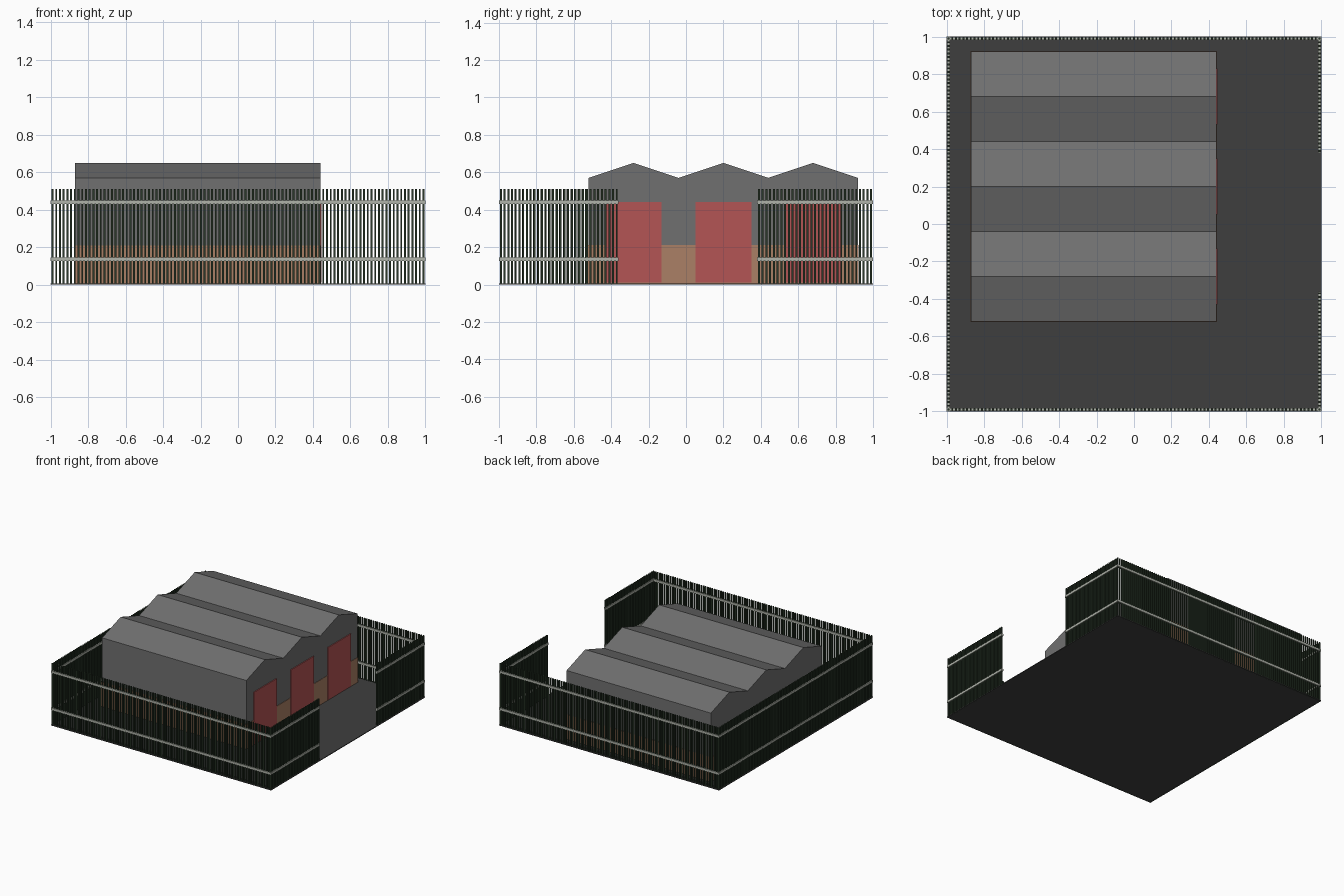
import bpy, bmesh

if "Cube" in bpy.data.objects:
    bpy.data.objects.remove(bpy.data.objects["Cube"])


def material(name, hex_code):
    def lin(c):
        c /= 255
        return c / 12.92 if c <= 0.04045 else ((c + 0.055) / 1.055) ** 2.4
    m = bpy.data.materials.new(name)
    m.diffuse_color = (lin(hex_code >> 16), lin(hex_code >> 8 & 255), lin(hex_code & 255), 1)
    m.use_nodes = True
    m.node_tree.nodes["Principled BSDF"].inputs["Base Color"].default_value = m.diffuse_color
    return m


ASPHALT = material("dark asphalt", 0x3F3F3F)
WALL = material("grey cladding", 0x707070)
RED = material("door red", 0xB45555)
BRICK = material("brick brown", 0xAB8066)
GREEN = material("fence green", 0x2A3829)
STEEL = material("rail grey", 0xB0B4AA)


def add_box(bm, lo, hi):
    v = [bm.verts.new((x, y, z)) for z in (lo[2], hi[2])
         for x, y in ((lo[0], lo[1]), (hi[0], lo[1]), (hi[0], hi[1]), (lo[0], hi[1]))]
    bm.faces.new(v[3::-1])
    bm.faces.new(v[4:])
    for i in range(4):
        j = (i + 1) % 4
        bm.faces.new((v[i], v[j], v[j + 4], v[i + 4]))


def finish(bm, name, mat):
    bmesh.ops.recalc_face_normals(bm, faces=bm.faces)
    me = bpy.data.meshes.new(name)
    bm.to_mesh(me)
    bm.free()
    me.materials.append(mat)
    ob = bpy.data.objects.new(name, me)
    bpy.context.collection.objects.link(ob)
    return ob


def boxes(name, mat, items):
    bm = bmesh.new()
    for lo, hi in items:
        add_box(bm, lo, hi)
    return finish(bm, name, mat)


# Yard slab
boxes("yard_ground", ASPHALT, [((-1, -1, 0), (1, 1, 0.006))])

# Warehouse: zigzag gable profile extruded along x
X0, X1, Y0, Y1 = -0.87, 0.44, -0.52, 0.92
EAVE, RIDGE, BASE = 0.57, 0.65, 0.004
step = (Y1 - Y0) / 6
bm = bmesh.new()
profile = [(Y0, BASE)] + [(Y0 + i * step, RIDGE if i % 2 else EAVE) for i in range(7)] + [(Y1, BASE)]
ends = [[bm.verts.new((x, y, z)) for y, z in profile] for x in (X0, X1)]
n = len(profile)
for e in ends:
    bm.faces.new(e)
for i in range(n):
    j = (i + 1) % n
    bm.faces.new((ends[0][i], ends[0][j], ends[1][j], ends[1][i]))
finish(bm, "warehouse", WALL)

# Low brick band round the base
t = 0.003
boxes("brick_base", BRICK, [((X0 - t, Y0 - t, BASE), (X1 + t, Y1 + t, 0.21))])

# One loading door under each ridge
doors = [Y0 + step * k for k in (1, 3, 5)]
boxes("loading_doors", RED,
      [((X1 - 0.001, y - 0.15, 0.01), (X1 + 0.007, y + 0.15, 0.44)) for y in doors])

# Fence runs: (axis, fixed coordinate, start, end); the right side has a gateway
F = 0.99
runs = [("x", -F, -1, 1), ("x", F, -1, 1), ("y", -F, -1, 1),
        ("y", F, -1, -0.36), ("y", F, 0.38, 1)]


def along(axis, c, a, b, half, z0, z1):
    if axis == "x":
        return (a, c - half, z0), (b, c + half, z1)
    return (c - half, a, z0), (c + half, b, z1)


# Vertical pales
PITCH, HALF = 0.0198, 0.005
pales = []
for axis, c, a, b in runs:
    count = round((b - a - 0.02) / PITCH)
    for i in range(count + 1):
        p = a + 0.01 + (b - a - 0.02) * i / count
        pales.append(along(axis, c, p - HALF, p + HALF, HALF, 0, 0.51))
boxes("fence_pales", GREEN, pales)

# Two horizontal rails on every run
boxes("fence_rails", STEEL,
      [along(axis, c, a, b, 0.009, z - 0.009, z + 0.009)
       for axis, c, a, b in runs for z in (0.135, 0.44)])
